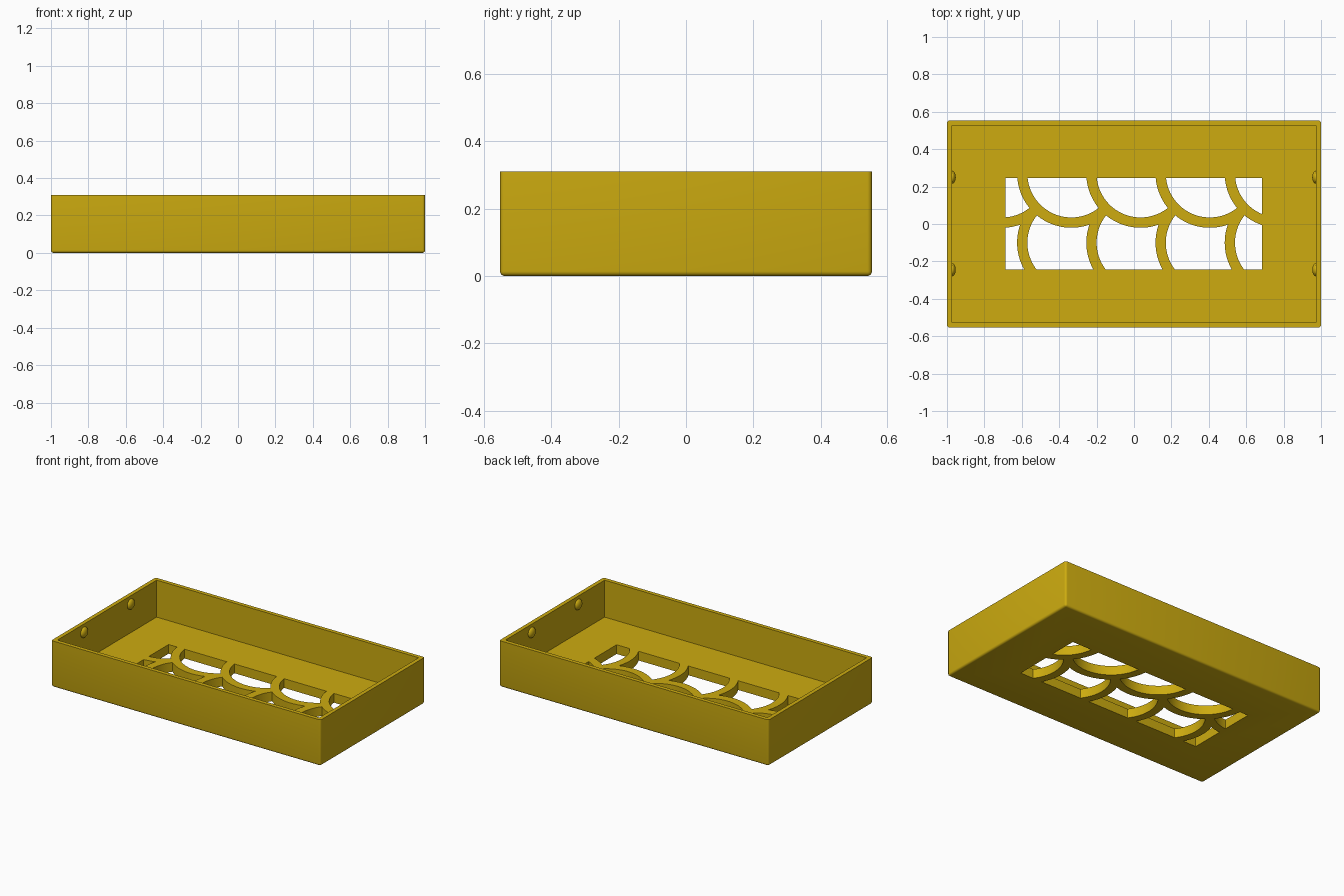
import bpy, bmesh, math
from mathutils import Matrix, Vector

old = bpy.data.objects.get("Cube")
if old:
    bpy.data.objects.remove(old, do_unlink=True)

WIDTH, DEPTH, HEIGHT = 2.0, 1.106, 0.31
WALL, FLOOR, ROUND = 0.027, 0.062, 0.014
PITCH, INNER, OUTER = 0.37, 0.235, 0.29

gold = bpy.data.materials.new("mustard_gold")
gold.use_nodes = True
COLOUR = (0.61, 0.41, 0.005, 1)
gold.diffuse_color = COLOUR
gold.node_tree.nodes["Principled BSDF"].inputs["Base Color"].default_value = COLOUR


def make_object(name, bm):
    mesh = bpy.data.meshes.new(name)
    bm.to_mesh(mesh)
    bm.free()
    mesh.materials.append(gold)
    ob = bpy.data.objects.new(name, mesh)
    bpy.context.collection.objects.link(ob)
    return ob


def box(name, low, high, rounding=0):
    low, high = Vector(low), Vector(high)
    bm = bmesh.new()
    bmesh.ops.create_cube(bm, size=1, matrix=Matrix.Translation((low + high) / 2)
                          @ Matrix.Diagonal((high - low).to_4d()))
    if rounding:
        # Every edge except the flat rim
        edges = [e for e in bm.edges if min(v.co.z for v in e.verts) < high.z - 0.001]
        bmesh.ops.bevel(bm, geom=edges, offset=rounding, segments=4,
                        profile=0.5, affect='EDGES')
    return make_object(name, bm)


def disc(name, centre, radius, height):
    bm = bmesh.new()
    bmesh.ops.create_cone(bm, cap_ends=True, segments=96, radius1=radius, radius2=radius,
                          depth=height, matrix=Matrix.Translation((*centre, FLOOR / 2)))
    return make_object(name, bm)


def combine(target, cutter, operation):
    """Apply a boolean and throw the cutter away."""
    mod = target.modifiers.new("cut", 'BOOLEAN')
    mod.object, mod.operation, mod.solver = cutter, operation, 'EXACT'
    bpy.context.view_layer.update()
    graph = bpy.context.evaluated_depsgraph_get()
    mesh = bpy.data.meshes.new_from_object(target.evaluated_get(graph))
    target.modifiers.clear()
    target.data = mesh
    bpy.data.objects.remove(cutter, do_unlink=True)


def smooth(ob):
    bpy.ops.object.select_all(action='DESELECT')
    ob.select_set(True)
    bpy.context.view_layer.objects.active = ob
    bpy.ops.object.shade_smooth_by_angle(angle=math.radians(30))


# Open tray
x, y = WIDTH / 2, DEPTH / 2
tray = box("tray", (-x, -y, 0), (x, y, HEIGHT), ROUND)
combine(tray, box("cavity", (WALL - x, WALL - y, FLOOR), (x - WALL, y - WALL, 1)), 'DIFFERENCE')

# Fish-scale grille: each scale is overlapped by its right neighbour and the row above
centres = [(0.035 + PITCH * col, -0.10 + PITCH * row) for row in (0, 1) for col in range(-2, 3)]
for i, centre in enumerate(centres):
    hole = disc("scale_hole", centre, INNER, 0.3)
    combine(hole, box("opening", (-0.687, -0.242, -0.1), (0.685, 0.245, 0.2)), 'INTERSECT')
    for other in centres[i + 1:]:
        if math.dist(centre, other) < INNER + OUTER:
            combine(hole, disc("overlap", other, OUTER, 0.5), 'DIFFERENCE')
    combine(tray, hole, 'DIFFERENCE')
smooth(tray)

# Snap bumps on the inside of the end walls
for side, x_sign in (("left", 1), ("right", -1)):
    for end, y_pos in (("front", -0.245), ("back", 0.25)):
        bm = bmesh.new()
        bmesh.ops.create_uvsphere(
            bm, u_segments=24, v_segments=16, radius=1,
            matrix=Matrix.Translation((x_sign * (x - WALL), y_pos, 0.255))
            @ Matrix.Diagonal((0.02, 0.035, 0.035, 1)))
        smooth(make_object(f"snap_bump_{side}_{end}", bm))
